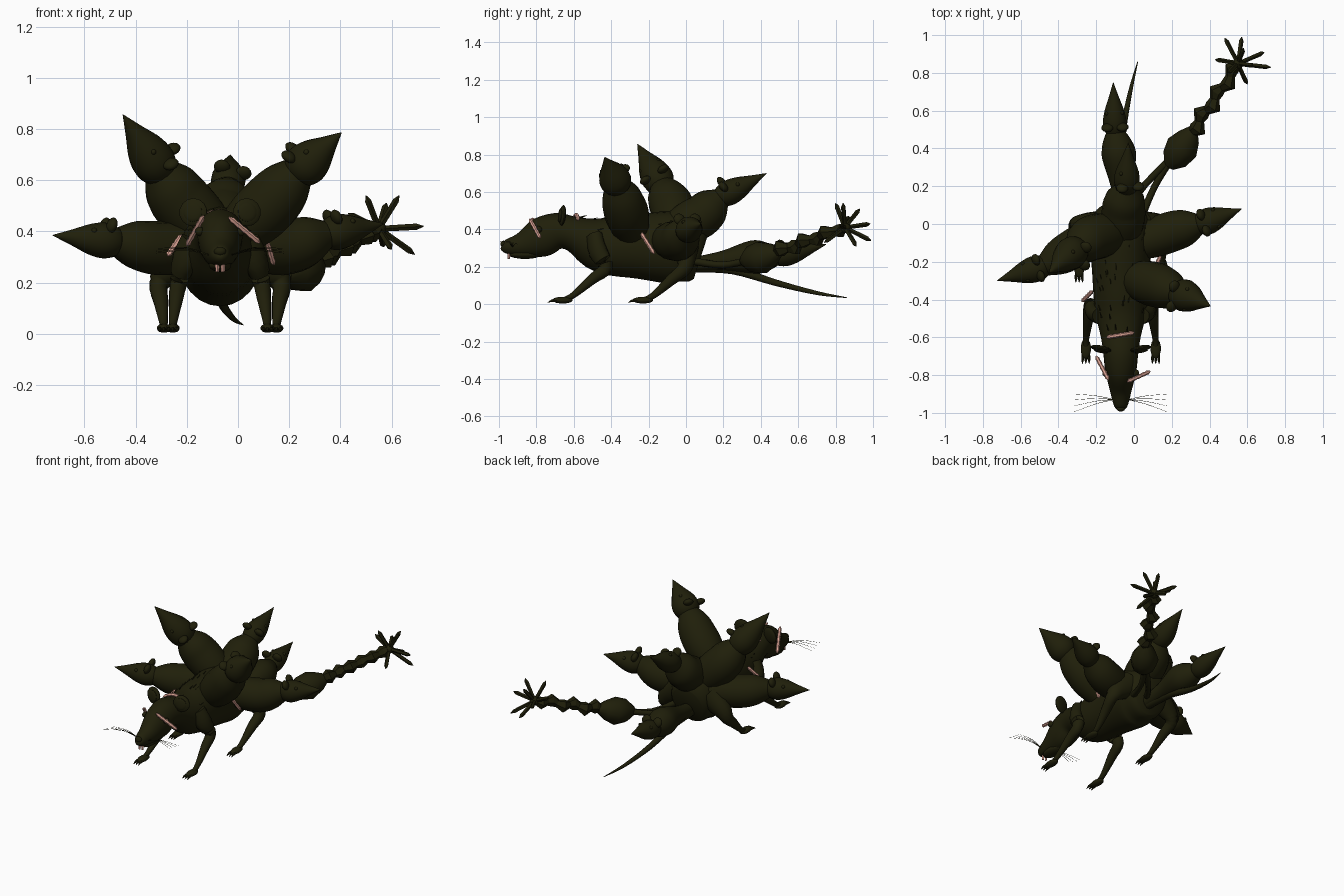
import bpy, bmesh, math, random
from mathutils import Vector, Matrix

if "Cube" in bpy.data.objects:
    bpy.data.objects.remove(bpy.data.objects["Cube"])

random.seed(4)
CX = -0.07  # centre line of the main body


def material(name, rgb):
    m = bpy.data.materials.new(name)
    m.diffuse_color = (*rgb, 1)
    m.use_nodes = True
    m.node_tree.nodes["Principled BSDF"].inputs["Base Color"].default_value = m.diffuse_color
    return m


FUR = material("dark_olive_fur", (0.0140, 0.0135, 0.0030))
SCAR = material("pink_scar", (0.70, 0.36, 0.29))


def finish(name, bm, mat=FUR, angle=50):
    bmesh.ops.recalc_face_normals(bm, faces=bm.faces)
    me = bpy.data.meshes.new(name)
    bm.to_mesh(me)
    bm.free()
    ob = bpy.data.objects.new(name, me)
    bpy.context.collection.objects.link(ob)
    me.materials.append(mat)
    if angle:
        bpy.ops.object.select_all(action='DESELECT')
        bpy.context.view_layer.objects.active = ob
        ob.select_set(True)
        bpy.ops.object.shade_smooth_by_angle(angle=math.radians(angle))
    return ob


def spline(vals, steps):
    """Catmull-Rom through a list of vectors."""
    out = []
    for i in range(len(vals) - 1):
        p0, p1, p2 = vals[max(i - 1, 0)], vals[i], vals[i + 1]
        p3 = vals[min(i + 2, len(vals) - 1)]
        for k in range(steps):
            t = k / steps
            out.append(0.5 * (2 * p1 + (p2 - p0) * t + (2 * p0 - 5 * p1 + 4 * p2 - p3) * t * t
                              + (3 * p1 - p0 - 3 * p2 + p3) * t ** 3))
    return out + [vals[-1]]


def loft(name, stations, sides=16, steps=4, mat=FUR, angle=50):
    """Skin rings along a path; station = (x, y, z, side radius, upright radius)."""
    st = spline([Vector(s if len(s) == 5 else (*s, s[3])) for s in stations], steps)
    pts = [Vector(s[:3]) for s in st]
    bm, rings = bmesh.new(), []
    for i, s in enumerate(st):
        d = (pts[min(i + 1, len(pts) - 1)] - pts[max(i - 1, 0)]).normalized()
        ref = Vector((0, 0, 1)) if abs(d.z) < 0.9 else Vector((0, -1, 0))
        a = d.cross(ref).normalized()
        b = a.cross(d)
        rings.append([bm.verts.new(pts[i] + a * math.cos(u) * max(s[3], 0.0008)
                                   + b * math.sin(u) * max(s[4], 0.0008))
                      for u in (2 * math.pi * k / sides for k in range(sides))])
    for r, q in zip(rings, rings[1:]):
        for k in range(sides):
            bm.faces.new((r[k], r[(k + 1) % sides], q[(k + 1) % sides], q[k]))
    bm.faces.new(rings[0])
    bm.faces.new(rings[-1])
    return finish(name, bm, mat, angle)


def ball(name, loc, size, axis=None, mat=FUR):
    """Ellipsoid with its local z turned to axis."""
    bm = bmesh.new()
    bmesh.ops.create_uvsphere(bm, u_segments=14, v_segments=9, radius=1)
    rot = Vector(axis).to_track_quat('Z', 'Y').to_matrix().to_4x4() if axis else Matrix()
    bm.transform(Matrix.Translation(loc) @ rot @ Matrix.Diagonal((*size, 1)))
    return finish(name, bm, mat)


# Main body, nose to rump: (y, z, half width, half height)
BODY = [(-0.985, .312, .012, .012), (-0.965, .308, .035, .036), (-0.88, .318, .058, .066),
        (-0.78, .355, .082, .105), (-0.69, .39, .092, .098), (-0.60, .375, .105, .094),
        (-0.45, .318, .138, .150), (-0.25, .31, .152, .174), (-0.05, .30, .165, .195),
        (0.05, .265, .14, .155), (0.08, .255, .11, .125)]
loft("body", [(CX, *s) for s in BODY], sides=24)
ball("nose", (CX, -0.975, .322), (.024, .018, .018))
ball("lower_jaw", (CX, -0.86, .268), (.045, .09, .026))

# Tail
loft("tail", [(-.07, .05, .205, .036), (-.075, .25, .185, .026), (-.06, .48, .115, .018),
              (-.02, .70, .06, .011), (.02, .86, .035, .002)], sides=10)

# Paired parts: face, whiskers, teeth and legs
for s, side in ((-1, "left"), (1, "right")):
    def X(v):
        return CX + s * v

    ball(side + "_ear", (X(.105), -.66, .475), (.056, .056, .016), (s * .2, -1, .1))
    ball(side + "_ear_hollow", (X(.107), -.673, .475), (.038, .038, .009), (s * .2, -1, .1))
    ball(side + "_eye", (X(.08), -.79, .40), (.018, .02, .018))
    loft(side + "_tooth", [(X(.011), -.945, .28, .009), (X(.011), -.948, .242, .007)],
         sides=4, steps=1, mat=SCAR, angle=0)
    for k in range(4):
        loft(side + "_whisker", [(X(.035), -.93, .305, .0018),
                                 (X(.13), -.91 - .014 * k, .325 + .004 * k, .0014),
                                 (X(.25), -.90 - .032 * k, .315 + .006 * k, .0008)],
             sides=3, steps=3)
    legs = (("front", [(.10, -.49, .36, .045, .06), (.14, -.47, .28, .045, .055),
                       (.163, -.43, .195, .034, .038), (.172, -.50, .135, .028, .028),
                       (.183, -.60, .05, .017, .017), (.185, -.65, .025, .014, .014)],
             .185, -.655),
            ("rear", [(.11, .0, .32, .07, .09), (.20, .0, .25, .055, .065),
                      (.24, -.01, .19, .038, .040), (.232, -.08, .13, .030, .030),
                      (.222, -.17, .05, .018, .018), (.22, -.22, .025, .014, .014)],
             .22, -.225))
    for part, stations, px, py in legs:
        loft(f"{side}_{part}_leg", [(X(p[0]), *p[1:]) for p in stations], sides=12)
        ball(f"{side}_{part}_paw", (X(px), py - .005, .022), (.028, .055, .018))
        for c in (-1, 0, 1):
            loft(f"{side}_{part}_claw", [(X(px) + c * .014, py - .035, .02, .009),
                                         (X(px) + c * .017, py - .065, .018, .007),
                                         (X(px) + c * .018, py - .085, .008, .001)],
                 sides=6, steps=2)


# Growths: a torso and pointed head budding from the body
def growth(name, base, mid, neck, tip, up, torso=.115, head=.08, stem=.8):
    base, mid, neck, tip = map(Vector, (base, mid, neck, tip))
    axis = (tip - neck).normalized()
    at = lambda t: neck.lerp(tip, t)
    shoulder = mid.lerp(neck, .55)
    loft(name + "_body", [(*base, torso * stem),
                          (*base.lerp(mid, .5), torso * (.97 if stem > .6 else .6)),
                          (*mid, torso), (*shoulder, torso * .88),
                          (*neck, head * .78)], sides=16)
    loft(name + "_head", [(*at(-.12), head * .55), (*at(.02), head * .88), (*at(.2), head),
                          (*at(.42), head * .84), (*at(.68), head * .46), (*at(1), .001)],
         sides=16, steps=3)
    u = Vector(up)
    u = (u - axis * u.dot(axis)).normalized()
    w = axis.cross(u)
    for s in (-1, 1):
        ear_dir = (u * .8 + w * s * .6).normalized()
        ball(name + "_ear", at(.13) + ear_dir * head * 1.08, (.032, .032, .02),
             axis * .8 + u * .2)
        ball(name + "_eye", at(.4) + (u * .6 + w * s * .8) * head * .8, (.011, .011, .011))


growth("upper_left_growth", (-.09, -.04, .38), (-.225, -.075, .52), (-.305, -.13, .635),
       (-.45, -.26, .857), (1, -.2, .2), .120, .086)
growth("upper_right_growth", (.0, -.29, .39), (.125, -.325, .51), (.235, -.365, .635),
       (.405, -.435, .787), (-.6, -.1, .6), .118, .086)
growth("left_growth", (-.1, .0, .34), (-.32, -.13, .335), (-.48, -.225, .36),
       (-.725, -.30, .385), (0, 0, 1), .105, .07)
growth("right_growth", (.0, -.11, .34), (.2, -.04, .34), (.35, .0, .39),
       (.57, .08, .43), (0, 0, 1), .107, .07)
growth("upper_back_growth", (-.055, -.06, .40), (-.055, .08, .47), (-.04, .19, .575),
       (-.03, .43, .70), (.3, 0, 1), .115, .068)
growth("lower_back_growth", (-.06, .05, .215), (-.078, .35, .25), (-.1, .49, .255),
       (-.11, .75, .32), (0, 0, 1), .09, .062, stem=.42)

# Segmented stalk: two cords, a bulb, then angular beads
loft("stalk_cord", [(-.02, .10, .22, .02), (.06, .21, .21, .018), (.20, .35, .24, .02)], sides=8)
loft("stalk_cord", [(.04, .04, .23, .02), (.11, .20, .21, .018), (.20, .35, .24, .02)], sides=8)
loft("stalk_bulb", [(.185, .305, .23, .03), (.215, .345, .24, .072), (.255, .405, .25, .088),
                    (.29, .46, .268, .062), (.315, .505, .285, .025)],
     sides=10, steps=1, angle=40)
start, end, beads = Vector((.305, .485, .28)), Vector((.55, .84, .41)), []
for i in range(13):
    p = start.lerp(end, i / 12)
    zig = .012 if i % 4 == 1 else -.012 if i % 4 == 3 else 0
    beads.append((p.x + zig, p.y - zig, p.z + zig * .6, .048 - .0008 * i if i % 2 else .026))
loft("stalk_beads", beads, sides=6, steps=1, angle=0)

# Star of spikes on the end of the stalk
HUB = Vector((.55, .85, .41))
ball("star_hub", HUB, (.03, .03, .03))
for tip in ((.50, .80, .54), (.48, .985, .43), (.57, .99, .34), (.63, .84, .54),
            (.69, .91, .31), (.725, .83, .42), (.43, .87, .47), (.60, .74, .33),
            (.49, .75, .37), (.58, .93, .51)):
    tip = Vector(tip)
    loft("star_spike", [(*HUB, .012), (*HUB.lerp(tip, .85), .013), (*tip, .002)],
         sides=5, steps=1, angle=0)

# Scars: raised strips, slightly sunk into the skin; last value lifts the middle
for a, b, lift in (((-.035, -.835, .455), (.085, -.78, .355), .0),
                   ((-.135, -.825, .46), (-.20, -.70, .345), .0),
                   ((.10, -.255, .405), (.14, -.17, .27), .0),
                   ((-.22, -.355, .385), (-.275, -.41, .305), .0),
                   ((-.145, -.60, .45), (.0, -.575, .45), .028)):
    a, b = Vector(a), Vector(b)
    loft("scar", [(*(a.lerp(b, i / 10) + Vector((0, 0, lift * math.sin(math.pi * i / 10)))),
                   .004 if i in (0, 10) else .0095 + .0025 * (i % 2))
                  for i in range(11)], sides=6, steps=1, mat=SCAR)

# Fur tufts scattered over the back
for n in range(36):
    y = random.uniform(-.6, .0)
    k = next(i for i in range(len(BODY) - 1) if BODY[i + 1][0] >= y)
    t = (y - BODY[k][0]) / (BODY[k + 1][0] - BODY[k][0])
    z, rx, rz = (BODY[k][j] + t * (BODY[k + 1][j] - BODY[k][j]) for j in (1, 2, 3))
    ang = random.uniform(-1.2, 1.2)
    root = Vector((CX + rx * math.sin(ang) * .98, y, z + rz * math.cos(ang) * .98))
    tip = root + Vector((math.sin(ang) * .012, .03, math.cos(ang) * .012))
    loft("fur_tuft", [(*root, .005), (*tip, .001)], sides=4, steps=1, angle=0)
